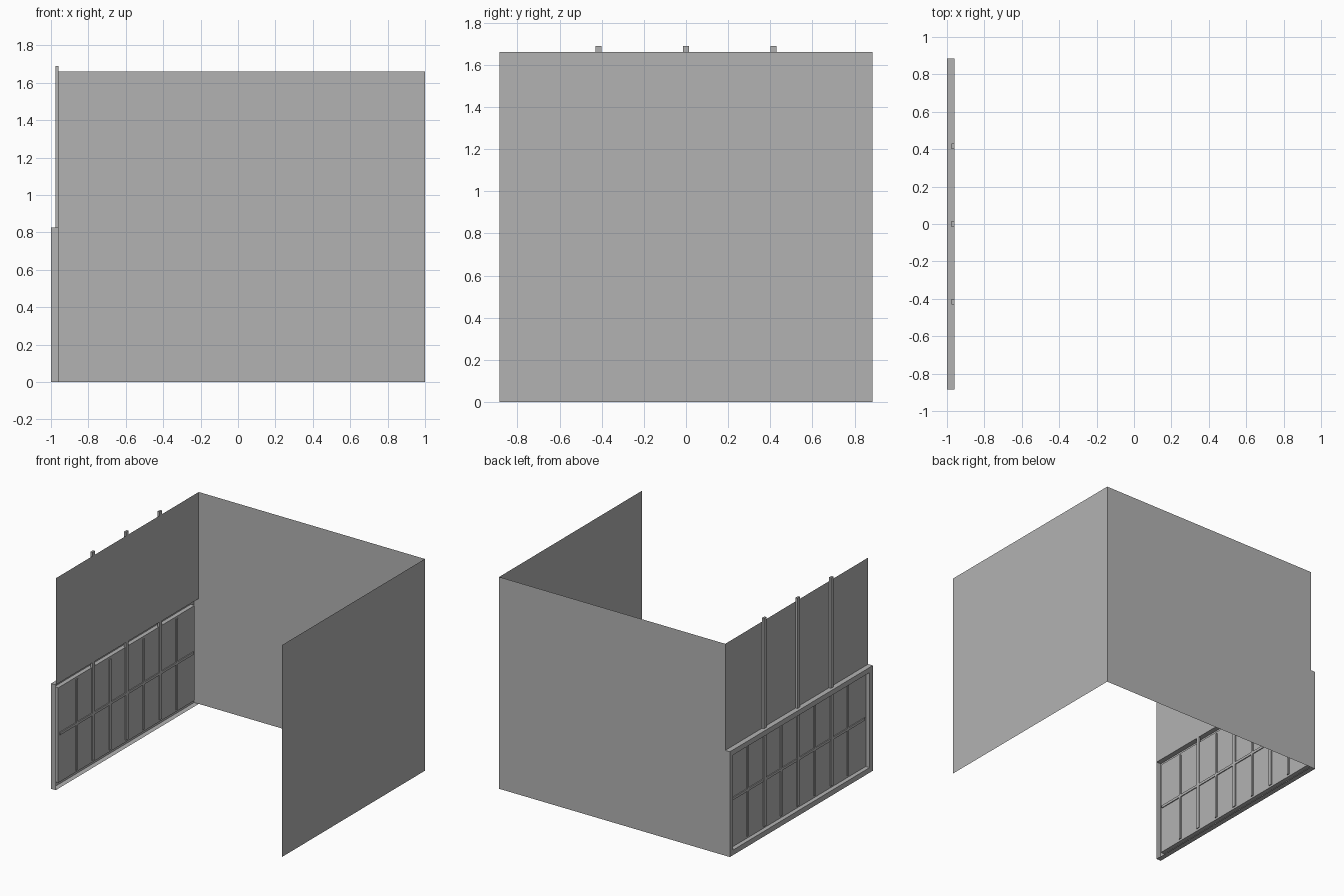
import bpy, bmesh
from mathutils import Vector

if "Cube" in bpy.data.objects:
    bpy.data.objects.remove(bpy.data.objects["Cube"])

# One plain grey for everything
grey = bpy.data.materials.new("plain grey")
grey.use_nodes = True
grey.diffuse_color = (0.45, 0.45, 0.45, 1)
grey.node_tree.nodes["Principled BSDF"].inputs["Base Color"].default_value = grey.diffuse_color

DEPTH = 0.885     # half depth of the room
TOP = 1.66        # wall height
INNER = -0.96     # plane of the window wall
SILL = 0.825      # top of the window frame
BORDER = 0.057    # frame width around the panes
PANE = -0.967     # plane of the glass


def finish(name, bm):
    mesh = bpy.data.meshes.new(name)
    bm.to_mesh(mesh)
    bm.free()
    mesh.materials.append(grey)
    obj = bpy.data.objects.new(name, mesh)
    bpy.context.collection.objects.link(obj)
    return obj


def box_mesh(low, high):
    low, high = Vector(low), Vector(high)
    bm = bmesh.new()
    bmesh.ops.create_cube(bm, size=1)
    bmesh.ops.scale(bm, vec=high - low, verts=bm.verts)
    bmesh.ops.translate(bm, vec=(low + high) / 2, verts=bm.verts)
    return bm


def box(name, low, high):
    return finish(name, box_mesh(low, high))


def wall(name, start, end, bottom):
    """Thin upright sheet between two floor points."""
    bm = bmesh.new()
    corners = [(*start, bottom), (*end, bottom), (*end, TOP), (*start, TOP)]
    bm.faces.new([bm.verts.new(c) for c in corners])
    return finish(name, bm)


# Room walls
wall("back_wall", (INNER, DEPTH), (1, DEPTH), 0)
wall("side_wall", (1, -DEPTH), (1, DEPTH), 0)
wall("upper_window_wall", (INNER, DEPTH), (INNER, -DEPTH), SILL)

# Hollow window frame, open to the room, with a recessed pane
bm = box_mesh((-1, -DEPTH, 0), (INNER, DEPTH, SILL))
bm.normal_update()
inside = [f for f in bm.faces if f.normal.x > 0.5]
bmesh.ops.delete(bm, geom=inside, context="FACES_ONLY")
outside = [f for f in bm.faces if f.normal.x < -0.5]
bmesh.ops.inset_region(bm, faces=outside, thickness=BORDER)
pane = bmesh.ops.extrude_discrete_faces(bm, faces=outside)["faces"][0]
bmesh.ops.translate(bm, vec=(PANE + 1, 0, 0), verts=pane.verts)
finish("window_frame", bm)

# Tall posts that rise above the wall
for i, y in enumerate((-0.415, 0, 0.415)):
    box(f"post_{i + 1}", (-0.977, y - 0.015, BORDER), (INNER, y + 0.015, 1.69))

# Thin window bars between the posts
for i, y in enumerate((-0.62, -0.207, 0.207, 0.62)):
    box(f"window_bar_{i + 1}", (-0.974, y - 0.01, BORDER),
        (INNER, y + 0.01, SILL - BORDER))
box("window_cross_bar", (-0.974, BORDER - DEPTH, 0.41),
    (INNER, DEPTH - BORDER, 0.43))
